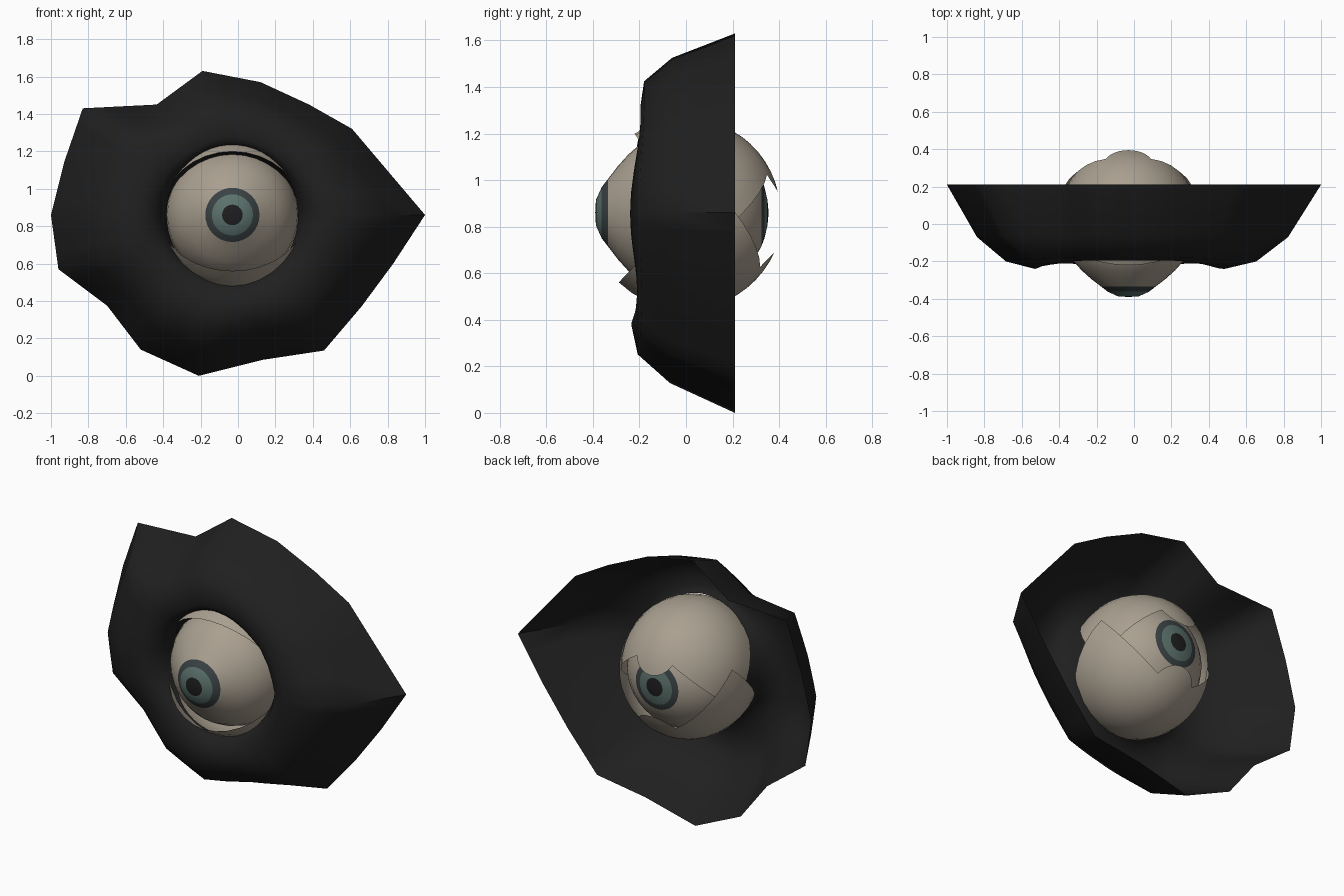
import bpy, bmesh, math
from mathutils import Vector

if "Cube" in bpy.data.objects:
    bpy.data.objects.remove(bpy.data.objects["Cube"])

C = Vector((-0.03, 0.0, 0.86))      # eye centre


def mat(name, rgb):
    m = bpy.data.materials.new(name)
    m.diffuse_color = (*rgb, 1)
    m.use_nodes = True
    m.node_tree.nodes["Principled BSDF"].inputs["Base Color"].default_value = m.diffuse_color
    return m


SKIN = mat("black_skin", (0.014, 0.014, 0.014))
CREAM = mat("eye_cream", (0.40, 0.35, 0.28))
RING = mat("iris_edge_dark", (0.042, 0.054, 0.058))
IRIS = mat("iris_teal", (0.105, 0.165, 0.148))
PUPIL = mat("pupil_black", (0.013, 0.013, 0.014))


def grid_object(name, rows, mats, skip=None, index=None, angle=50):
    """Skin closed rows of points into a surface; skip and index are rules per (row, column)."""
    bm = bmesh.new()
    vs = [[bm.verts.new(p) for p in row] for row in rows]
    n = len(rows[0])
    for i in range(len(rows) - 1):
        for j in range(n):
            if skip and skip(i, j):
                continue
            k = (j + 1) % n
            f = bm.faces.new((vs[i][j], vs[i][k], vs[i + 1][k], vs[i + 1][j]))
            if index:
                f.material_index = index(i, j)
    bmesh.ops.remove_doubles(bm, verts=bm.verts, dist=1e-5)
    bmesh.ops.delete(bm, geom=[v for v in bm.verts if not v.link_faces], context='VERTS')
    bmesh.ops.recalc_face_normals(bm, faces=bm.faces)
    me = bpy.data.meshes.new(name)
    bm.to_mesh(me)
    bm.free()
    for m in mats:
        me.materials.append(m)
    ob = bpy.data.objects.new(name, me)
    bpy.context.collection.objects.link(ob)
    bpy.ops.object.select_all(action='DESELECT')
    ob.select_set(True)
    bpy.context.view_layer.objects.active = ob
    bpy.ops.object.shade_smooth_by_angle(angle=math.radians(angle))
    return ob


# Skin around the eye: jagged outline blended in steps to the oval opening
outline = [(1.0, .86), (.61, 1.32), (.38, 1.45), (.12, 1.57), (-.19, 1.63), (-.435, 1.45),
           (-.83, 1.43), (-.93, 1.14), (-1.0, .86), (-.96, .57), (-.70, .375), (-.52, .14),
           (-.21, 0), (.13, .085), (.46, .135), (.66, .37), (.83, .6)]
fine = []
for a, b in zip(outline, outline[1:] + outline[:1]):
    for s in (0, 1 / 3, 2 / 3):
        fine.append((a[0] + (b[0] - a[0]) * s, a[1] + (b[1] - a[1]) * s))
rows = []
# step, depth, extra depth change toward the left/right corners and toward the bottom
for t, y, corner, bottom in ((0, .21, 0, 0), (.26, -.06, -.01, -.01), (.51, -.18, -.02, -.03),
                             (.76, -.195, -.045, -.04), (.9, -.19, -.01, -.02),
                             (.97, -.18, .06, 0), (1, -.16, .12, 0)):
    row = []
    for x, z in fine:
        a = math.atan2(z - C.z, x - C.x)
        c, s = math.cos(a), math.sin(a)
        ox, oz = C.x + .352 * c, C.z + .375 * s
        depth = y + corner * c ** 6 + bottom * max(0, -s) ** 4
        row.append((x + (ox - x) * t, depth, z + (oz - z) * t))
    rows.append(row)
grid_object("skin", rows, [SKIN], angle=60)

# Eyeball: turned profile (radius, y) with bulging front and an iris at both ends
profile = [(0, -.39), (.055, -.387), (.11, -.362), (.145, -.335), (.2, -.293), (.25, -.248),
           (.29, -.203), (.325, -.14), (.348, -.07), (.355, 0), (.346, .08), (.318, .16),
           (.27, .23), (.21, .286), (.145, .324), (.11, .337), (.055, .35), (0, .355)]
N = 32
rows = [[(C.x + r * math.cos(2 * math.pi * j / N), y, C.z + r * math.sin(2 * math.pi * j / N))
         for j in range(N)] for r, y in profile]
last = len(profile) - 2
grid_object("eyeball", rows, [CREAM, RING, IRIS, PUPIL],
            index=lambda i, j: {0: 3, 1: 2, 2: 1}.get(min(i, last - i), 0))


# Eyelids: hemispheres with a tilted pole at the back, cut open over the eye,
# keeping a round cap at the pole; the upper one has a dark lip under its edge
def eyelid(name, tilt, side, r, lip):
    t = math.radians(tilt)
    axis = Vector((0, math.cos(t), side * math.sin(t)))
    out = Vector((0, -math.sin(t), side * math.cos(t)))
    rings = [(p, r) for p in (0, 7, 14, 20, 30, 40, 50, 60, 70, 80, 90)]
    if lip:
        rings.append((82, .357))
    rows = []
    for p, rad in rings:
        p = math.radians(p)
        row = []
        for j in range(N):
            b = 2 * math.pi * j / N
            d = axis * math.cos(p) + math.sin(p) * (
                Vector((0.94 * math.cos(b), 0, 0)) + out * math.sin(b))
            row.append(C + d * rad)
        rows.append(row)
    # covered range reaches 22.5 degrees past the half circle on each side
    grid_object(name, rows, [CREAM, SKIN], skip=lambda i, j: i >= 3 and 18 <= j < 30,
                index=lambda i, j: int(i == 10))


eyelid("upper_eyelid", 33, 1, .405, True)
eyelid("lower_eyelid", 44, -1, .416, False)
